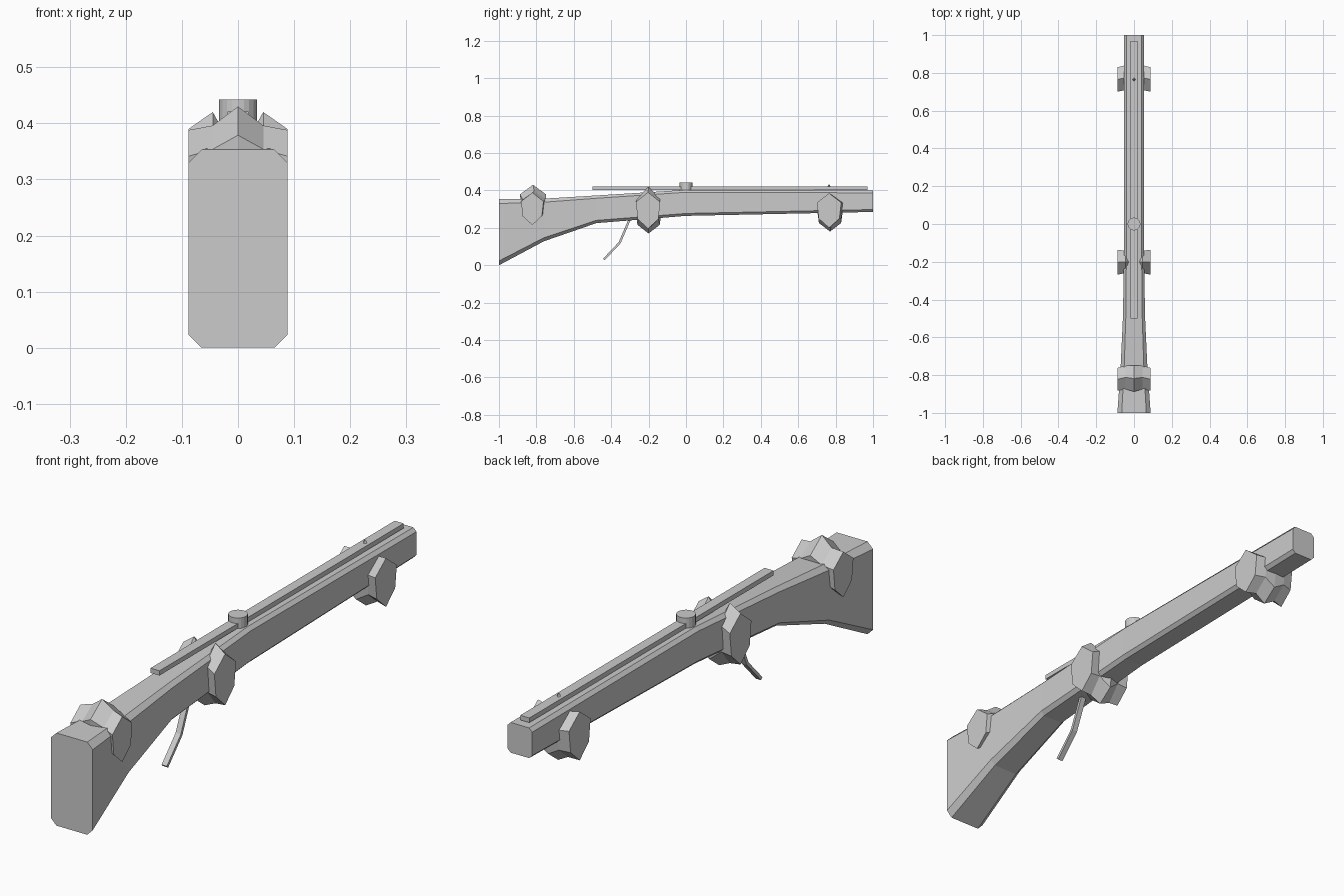
import bpy
import bmesh
from mathutils import Vector

cube = bpy.data.objects.get("Cube")
if cube:
    bpy.data.objects.remove(cube, do_unlink=True)

grey = bpy.data.materials.new("plain grey")
grey.use_nodes = True
colour = (0.6, 0.6, 0.6, 1)
grey.diffuse_color = colour
grey.node_tree.nodes["Principled BSDF"].inputs["Base Color"].default_value = colour


def finish(name, bm):
    bmesh.ops.recalc_face_normals(bm, faces=bm.faces)
    mesh = bpy.data.meshes.new(name)
    bm.to_mesh(mesh)
    bm.free()
    mesh.materials.append(grey)
    ob = bpy.data.objects.new(name, mesh)
    bpy.context.collection.objects.link(ob)
    return ob


def loft(name, sections):
    """Skin a row of matching closed outlines and cap both ends."""
    bm = bmesh.new()
    rings = [[bm.verts.new(p) for p in s] for s in sections]
    n = len(rings[0])
    for a, b in zip(rings, rings[1:]):
        for i in range(n):
            j = (i + 1) % n
            bm.faces.new((a[i], a[j], b[j], b[i]))
    bm.faces.new(rings[0])
    bm.faces.new(rings[-1])
    return finish(name, bm)


def stock_section(y, low, high, w, c):
    """Rectangle with chamfered corners."""
    half = [(w - c, low), (w, low + c), (w, high - c), (w - c, high)]
    outline = half + [(-x, z) for x, z in reversed(half)]
    return [(x, y, z) for x, z in outline]


# Stock: butt at the front, slim fore-end at the back
loft("stock", [stock_section(*s) for s in (
    (-1, 0, 0.353, 0.088, 0.023),
    (-0.76, 0.128, 0.356, 0.071, 0.019),
    (-0.48, 0.225, 0.373, 0.058, 0.015),
    (0, 0.264, 0.403, 0.052, 0.013),
    (1, 0.285, 0.4, 0.052, 0.013))])


def wrap_section(x, y, low, high, h):
    d = 0.27 * (high - low)
    return [(x, y, high), (x, y - h, high - d), (x, y - h * 0.85, low + d),
            (x, y, low), (x, y + h * 0.85, low + d), (x, y + h, high - d)]


def wrap(name, side, mid, centre):
    """Faceted saddle, mirrored about the middle."""
    half = [(0.088, side), (0.045, mid)]
    rows = [(-x, s) for x, s in half] + [(0, centre)] + half[::-1]
    loft(name, [wrap_section(x, *s) for x, s in rows])


# Faceted wraps: one over the butt, two slung beneath
wrap("butt_wrap", (-0.822, 0.215, 0.388, 0.06),
     (-0.812, 0.24, 0.396, 0.062), (-0.818, 0.24, 0.43, 0.07))
wrap("grip_wrap", (-0.203, 0.195, 0.39, 0.065),
     (-0.2, 0.19, 0.42, 0.06), (-0.2, 0.17, 0.34, 0.07))
wrap("fore_wrap", (0.765, 0.2, 0.385, 0.065),
     (0.775, 0.205, 0.38, 0.065), (0.77, 0.18, 0.35, 0.07))


def box(name, size, centre):
    bm = bmesh.new()
    bmesh.ops.create_cube(bm, size=1)
    bmesh.ops.scale(bm, vec=size, verts=bm.verts)
    bmesh.ops.translate(bm, vec=centre, verts=bm.verts)
    return finish(name, bm)


# Long rail on top
box("top_rail", (0.038, 1.47, 0.018), (0, 0.235, 0.412))

# Round knob on the rail
bm = bmesh.new()
bmesh.ops.create_cone(bm, cap_ends=True, segments=20, radius1=0.034,
                      radius2=0.034, depth=0.046)
bmesh.ops.translate(bm, vec=(0, 0, 0.419), verts=bm.verts)
finish("knob", bm)

# Small sight near the muzzle
bm = bmesh.new()
bmesh.ops.create_cone(bm, cap_ends=True, segments=4, radius1=0.012,
                      radius2=0.002, depth=0.02)
bmesh.ops.translate(bm, vec=(0, 0.765, 0.423), verts=bm.verts)
finish("sight", bm)

# Bent trigger lever
path = [Vector(p) for p in ((0, -0.295, 0.26), (0, -0.355, 0.12), (0, -0.44, 0.03))]
rings = []
for i, p in enumerate(path):
    run = (path[min(i + 1, 2)] - path[max(i - 1, 0)]).normalized()
    out = run.cross(Vector((1, 0, 0))) * 0.006
    across = Vector((0.011, 0, 0))
    rings.append([p + out + across, p + out - across,
                  p - out - across, p - out + across])
loft("trigger_lever", rings)
